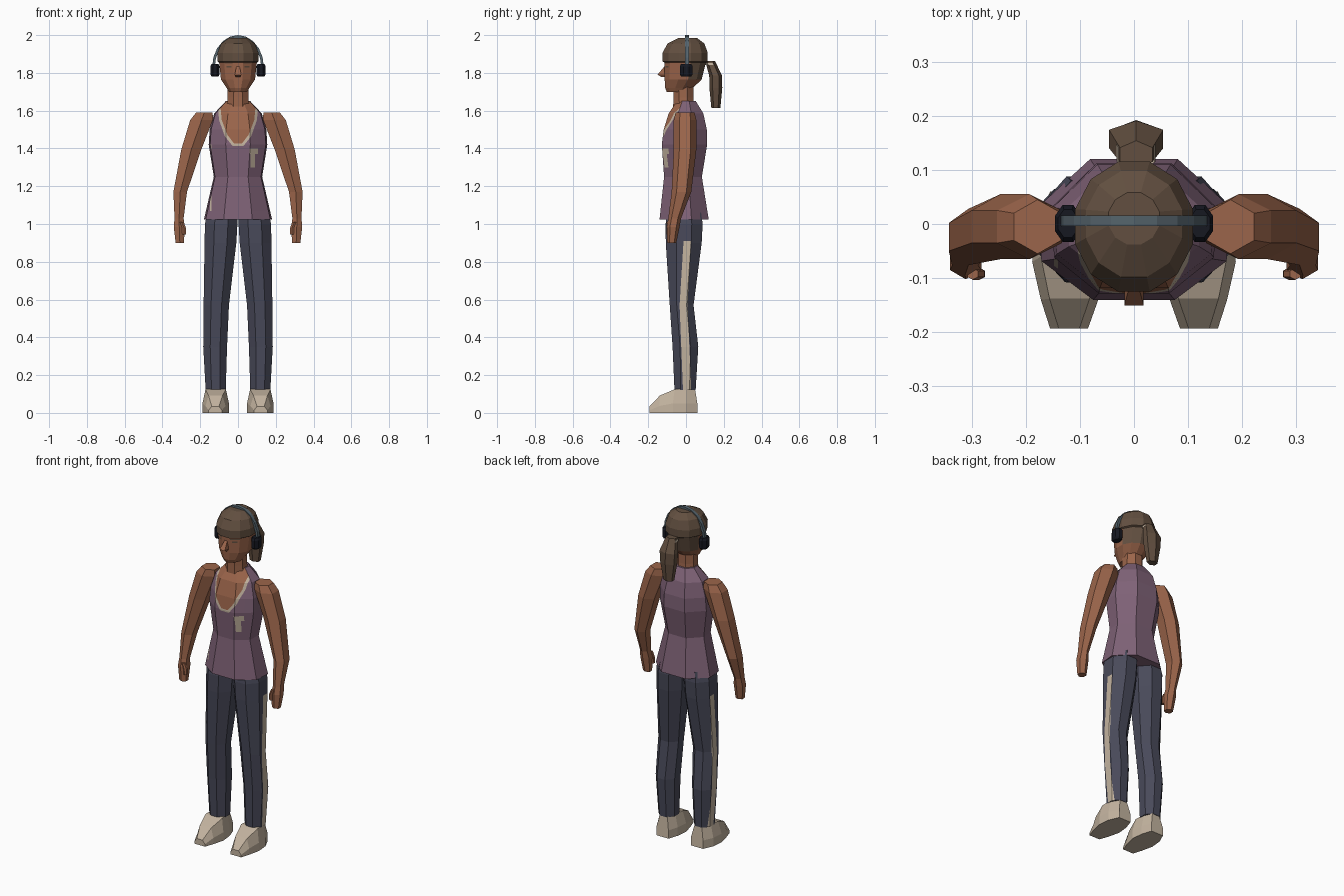
import bpy, bmesh
from math import sin, cos, pi
from mathutils import Vector

cube = bpy.data.objects.get("Cube")
if cube:
    bpy.data.objects.remove(cube, do_unlink=True)


def material(name, r, g, b):
    rgba = [(c / 255) ** 2.2 for c in (r, g, b)] + [1]
    m = bpy.data.materials.new(name)
    m.use_nodes = True
    m.diffuse_color = rgba
    m.node_tree.nodes["Principled BSDF"].inputs["Base Color"].default_value = rgba
    return m


SKIN = material("skin", 154, 101, 76)
HAIR = material("brown hair", 98, 80, 66)
PURPLE = material("purple cloth", 126, 98, 118)
NAVY = material("navy cloth", 74, 75, 90)
CREAM = material("cream", 194, 178, 158)
BLACK = material("black plastic", 28, 30, 38)
STEEL = material("grey blue band", 86, 100, 108)
TEMP = 9


def ring(z, cx, cy, rx, ry, n=8, shape=None):
    """Horizontal cross-section that exactly fills its half-sizes."""
    pts = shape or [(cos((i + .5) * 2 * pi / n), sin((i + .5) * 2 * pi / n)) for i in range(n)]
    mx = max(abs(p[0]) for p in pts)
    my = max(abs(p[1]) for p in pts)
    return [(cx + rx * x / mx, cy + ry * y / my, z) for x, y in pts]


def loft(rings):
    """Skin a list of cross-sections and cap both ends."""
    bm = bmesh.new()
    loops = [[bm.verts.new(p) for p in r] for r in rings]
    n = len(loops[0])
    for a, b in zip(loops, loops[1:]):
        for i in range(n):
            j = (i + 1) % n
            bm.faces.new((a[i], a[j], b[j], b[i]))
    bm.faces.new(loops[0])
    bm.faces.new(loops[-1])
    bmesh.ops.recalc_face_normals(bm, faces=bm.faces)
    return bm


def paint(bm, pts, axis, old, new, test):
    """Cut a convex counter-clockwise (axis, z) outline into faces and recolour it."""
    for f in bm.faces:
        if f.material_index == old and test(f):
            f.material_index = TEMP
    for (u0, z0), (u1, z1) in zip(pts, pts[1:] + pts[:1]):
        co, no = Vector((0, 0, z0)), Vector((0, 0, u0 - u1))
        co[axis], no[axis] = u0, z1 - z0
        no.normalize()
        faces = [f for f in bm.faces if f.material_index == TEMP]
        geom = set(faces)
        for f in faces:
            geom.update(f.edges, f.verts)
        bmesh.ops.bisect_plane(bm, geom=list(geom), dist=1e-5, plane_co=co, plane_no=no)
        for f in bm.faces:
            if f.material_index == TEMP and (f.calc_center_median() - co).dot(no) > 0:
                f.material_index = old
    for f in bm.faces:
        if f.material_index == TEMP:
            f.material_index = new


def box(x0, x1, z0, z1):
    return [(x0, z0), (x1, z0), (x1, z1), (x0, z1)]


def finish(bm, name, mats, mirror=False):
    me = bpy.data.meshes.new(name)
    bm.to_mesh(me)
    bm.free()
    for m in mats:
        me.materials.append(m)
    ob = bpy.data.objects.new(name, me)
    bpy.context.collection.objects.link(ob)
    if mirror:
        ob.modifiers.new("mirror", "MIRROR")
    return ob


# Head with hair cap
bm = loft([ring(z, 0, cy, rx, ry, 12) for z, cy, rx, ry in (
    (1.70, -.04, .048, .062), (1.72, -.037, .06, .073), (1.765, -.015, .09, .098),
    (1.855, -.005, .1, .11), (1.86, -.005, .108, .12), (1.905, -.005, .109, .12),
    (1.955, 0, .089, .098), (1.985, .01, .047, .048))])
for f in bm.faces:
    c = f.calc_center_median()
    f.material_index = int(c.z > 1.857 or (c.y > 0 and c.z > 1.77))
for s in (-1, 1):
    for x0, x1, z0, z1 in ((.028, .072, 1.846, 1.851), (.035, .062, 1.828, 1.836)):
        a, b = sorted((s * x0, s * x1))
        paint(bm, box(a, b, z0, z1), 0, 0, 1, lambda f: f.normal.y < -.2)
finish(bm, "head", [SKIN, HAIR])

# Nose and neck
finish(loft([ring(1.835, 0, -.108, .008, .006, 4), ring(1.79, 0, -.122, .018, .029, 4),
             ring(1.777, 0, -.115, .012, .012, 4)]), "nose", [SKIN])
finish(loft([ring(1.6, 0, -.012, .06, .056), ring(1.67, 0, -.014, .055, .053),
             ring(1.73, 0, -.014, .054, .053)]), "neck", [SKIN])

# Ponytail and its tie
finish(loft([ring(z, .004, cy, rx, ry, 6) for z, cy, rx, ry in (
    (1.862, .128, .03, .026), (1.785, .157, .05, .034),
    (1.72, .158, .045, .034), (1.615, .158, .028, .024))]), "ponytail", [HAIR])
finish(loft([ring(1.842, .004, .131, .036, .031, 6),
             ring(1.852, .004, .128, .034, .029, 6)]), "hair_tie", [CREAM])

# Headset
band = []
for i in range(11):
    a = pi * i / 10
    band.append([(r * cos(a), y, 1.83 + (r + .033) * sin(a))
                 for r, y in ((.137, -.004), (.137, .016), (.123, .016), (.123, -.004))])
finish(loft(band), "headset_band", [STEEL])
finish(loft([ring(z, .122, .001, rx, ry) for z, rx, ry in (
    (1.78, .018, .026), (1.792, .024, .034), (1.835, .024, .034), (1.848, .018, .026))]),
    "headset_cups", [BLACK], True)

# Sleeveless top with scooped neckline
half = [(0, -1), (.42, -1), (.95, -.45), (1, .3), (.45, 1), (0, 1)]
outline = half + [(-x, y) for x, y in half[-2:0:-1]]
bm = loft([ring(z, 0, cy, rx, ry, shape=outline) for z, cy, rx, ry in (
    (1.025, -.01, .18, .13), (1.25, -.016, .128, .1), (1.42, -.008, .155, .12),
    (1.5, -.004, .15, .114), (1.585, 0, .126, .092), (1.65, .002, .065, .05))])


def front(f):
    return f.normal.y < -.2


def scoop(d):
    right = [(.028 - d / 2, 1.412 + d), (.07 - d, 1.465 + d / 2), (.1 - d, 1.55), (.112 - d, 1.67)]
    return right + [(-x, z) for x, z in reversed(right)]


paint(bm, scoop(0), 0, 0, 1, front)
paint(bm, scoop(.014), 0, 1, 2, front)
# Chest badge and side seam trim
for b in ((.06, .105, 1.37, 1.4), (.065, .09, 1.3, 1.37),
          (-.148, -.14, 1.07, 1.15), (-.148, -.14, 1.34, 1.42)):
    paint(bm, box(*b), 0, 0, 1, front)
finish(bm, "sleeveless_top", [PURPLE, CREAM, SKIN])

# Arms, hands and thumbs
finish(loft([ring(z, cx, cy, rx, ry, 6) for z, cx, cy, rx, ry in (
    (1.59, .178, -.005, .044, .05), (1.55, .193, -.005, .06, .06),
    (1.395, .247, -.005, .053, .06), (1.17, .306, -.024, .036, .052),
    (1.03, .312, -.06, .024, .034), (.985, .311, -.068, .029, .034),
    (.9, .308, -.075, .022, .024))]), "arms", [SKIN], True)
finish(loft([ring(z, x, -.092, .01, .011, 6) for z, x in (
    (1.01, .298), (.98, .286), (.945, .285))]), "thumbs", [SKIN], True)

# Trousers with side stripes
bm = loft([ring(z, cx, cy, rx, ry) for z, cx, cy, rx, ry in (
    (1.06, .083, -.01, .08, .09), (1, .089, -.01, .086, .098), (.9, .093, -.012, .084, .095),
    (.57, .115, -.023, .067, .063), (.35, .121, -.003, .063, .068), (.12, .118, -.005, .053, .056))])
for stripe in ([(-.034, .57), (.008, .57), (.026, .91), (-.013, .91)],
               [(-.016, .12), (.028, .12), (.008, .57), (-.034, .57)]):
    paint(bm, stripe, 1, 0, 1, lambda f: f.normal.x > .5)
finish(bm, "trouser_legs", [NAVY, CREAM], True)

# Shoes, lofted from heel to toe
sections = []
for yb, yt, x0, x1, h in ((.06, .048, .075, .155, .125), (0, 0, .055, .182, .127),
                          (-.07, -.06, .048, .188, .125), (-.14, -.138, .066, .172, .092),
                          (-.193, -.193, .085, .155, .035)):
    sections.append([(x0, yb, 0), (x1, yb, 0), (x1, yb, h * .4),
                     (x1 - .016, yt, h), (x0 + .016, yt, h), (x0, yb, h * .4)])
finish(loft(sections), "shoes", [CREAM], True)
